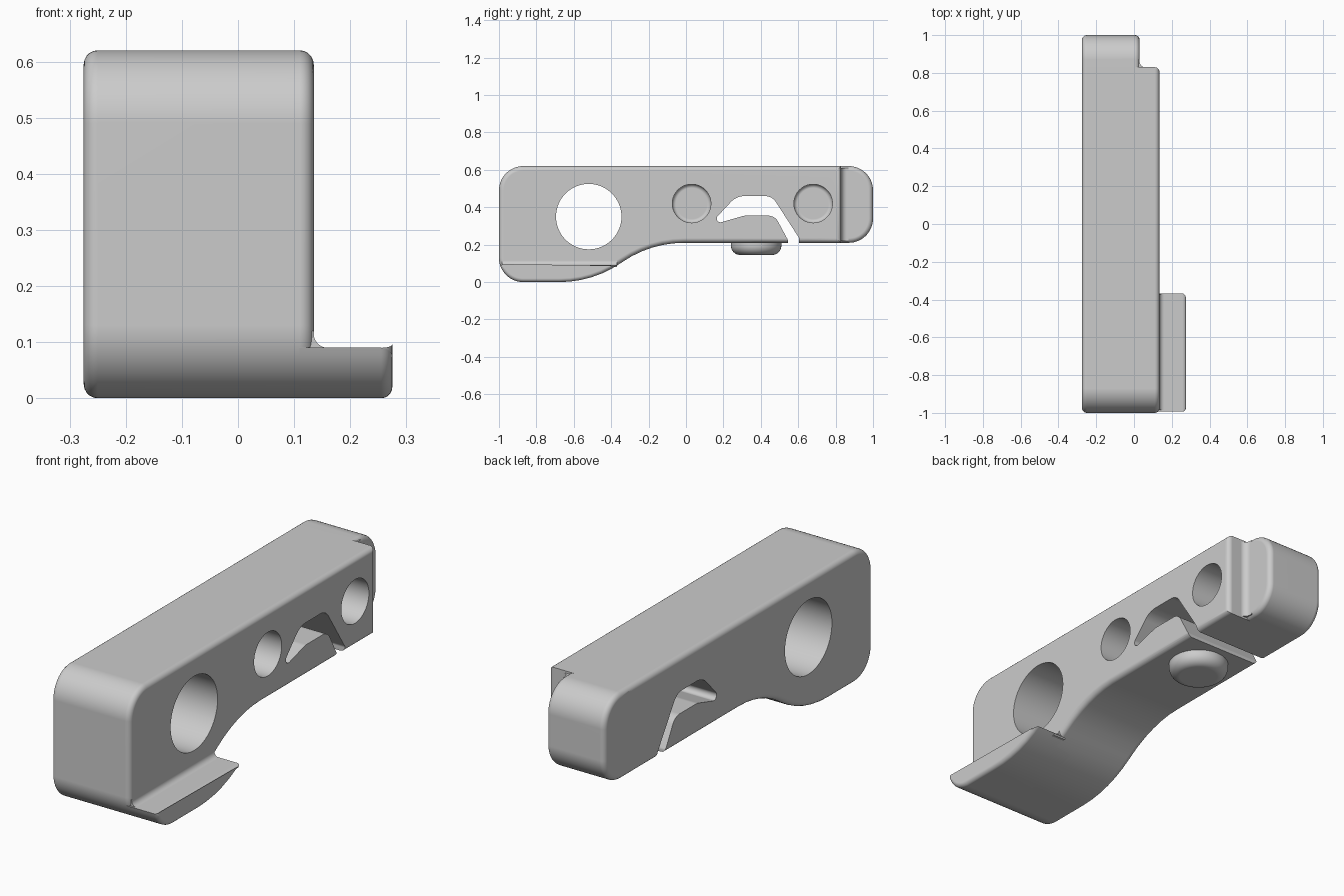
import bpy, bmesh, math
from mathutils import Vector

if "Cube" in bpy.data.objects:
    bpy.data.objects.remove(bpy.data.objects["Cube"], do_unlink=True)

grey = bpy.data.materials.new("plain_grey")
grey.use_nodes = True
grey.diffuse_color = (0.6, 0.6, 0.6, 1)
grey.node_tree.nodes["Principled BSDF"].inputs["Base Color"].default_value = (0.6, 0.6, 0.6, 1)


def rounded(corners):
    """Polygon whose corners (u, v, radius) are replaced by arcs."""
    out = []
    for i, (u, v, r) in enumerate(corners):
        p = Vector((u, v))
        if r == 0:
            out.append(p)
            continue
        a = (Vector(corners[i - 1][:2]) - p).normalized()
        b = (Vector(corners[(i + 1) % len(corners)][:2]) - p).normalized()
        half = a.angle(b) / 2
        t = r / math.tan(half)
        c = p + (a + b).normalized() * r / math.sin(half)
        s, e = p + a * t - c, p + b * t - c
        a0 = math.atan2(s.y, s.x)
        turn = math.atan2(e.y, e.x) - a0
        turn = (turn + math.pi) % (2 * math.pi) - math.pi
        n = max(3, round(abs(math.degrees(turn)) / 6))
        for k in range(n + 1):
            w = a0 + turn * k / n
            out.append(c + Vector((math.cos(w), math.sin(w))) * r)
    return out


def circle(u, v, r, n=64):
    return [Vector((u + r * math.cos(2 * math.pi * k / n),
                    v + r * math.sin(2 * math.pi * k / n))) for k in range(n)]


def inset(pts, d):
    """Move a counter-clockwise outline inward by d."""
    res = []
    for i, p in enumerate(pts):
        e1 = (p - pts[i - 1]).normalized()
        e2 = (pts[(i + 1) % len(pts)] - p).normalized()
        n1, n2 = Vector((-e1.y, e1.x)), Vector((-e2.y, e2.x))
        n = (n1 + n2).normalized()
        res.append(p + n * d / max(n.dot(n1), 0.7))
    return res


def clip_below(pts, top):
    """Keep the part of an outline at or under a height."""
    out = []
    for i, q in enumerate(pts):
        p = pts[i - 1]
        if (p.y <= top) != (q.y <= top):
            out.append(p.lerp(q, (top - p.y) / (q.y - p.y)))
        if q.y <= top:
            out.append(q)
    return out


PLACE = {"x": lambda u, v, w: (w, u, v),
         "y": lambda u, v, w: (u, w, v),
         "z": lambda u, v, w: (u, v, w)}


def prism(name, pts, axis, lo, hi, r=0.0, steps=5):
    """Extrude an outline along an axis, rounding both rims by r."""
    area = sum(pts[i - 1].x * p.y - p.x * pts[i - 1].y for i, p in enumerate(pts))
    if area < 0:
        pts = pts[::-1]
    levels = [(lo, 0), (hi, 0)]
    if r:
        arc = [(r * (1 - math.sin(a)), r * (1 - math.cos(a)))
               for a in (math.pi / 2 * k / steps for k in range(steps + 1))]
        levels = [(lo + h, d) for d, h in arc]
        levels += [(hi - h, d) for d, h in reversed(arc)]
    bm = bmesh.new()
    rings = []
    for w, d in levels:
        ring = inset(pts, d) if d > 0 else pts
        rings.append([bm.verts.new(PLACE[axis](p.x, p.y, w)) for p in ring])
    for a, b in zip(rings, rings[1:]):
        for i in range(len(pts)):
            bm.faces.new((a[i - 1], a[i], b[i], b[i - 1]))
    bm.faces.new(rings[0][::-1])
    bm.faces.new(rings[-1])
    bmesh.ops.recalc_face_normals(bm, faces=bm.faces)
    mesh = bpy.data.meshes.new(name)
    bm.to_mesh(mesh)
    bm.free()
    obj = bpy.data.objects.new(name, mesh)
    bpy.context.collection.objects.link(obj)
    mesh.materials.append(grey)
    return obj


def activate(obj):
    bpy.ops.object.select_all(action="DESELECT")
    obj.select_set(True)
    bpy.context.view_layer.objects.active = obj


def cut(obj, cutter):
    cutter.hide_render = True
    mod = obj.modifiers.new("cut", "BOOLEAN")
    mod.operation, mod.solver, mod.object = "DIFFERENCE", "EXACT", cutter
    activate(obj)
    bpy.ops.object.modifier_apply(modifier=mod.name)
    bpy.data.objects.remove(cutter, do_unlink=True)


LEFT, RIGHT = 0.135, -0.275
RIM = 0.025

# Main slab with the swept underside
outline = rounded([(-1, 0, .13), (-.497, 0, .58), (-.19, .21, .58),
                   (.83, .21, 0), (.83, .62, 0), (-1, .62, .13)])
body = prism("main_body", outline, "x", RIGHT, LEFT, RIM)

# Large through hole, two blind holes and the spring slot
cut(body, prism("large_hole", circle(-.52, .35, .175), "x", -.5, .5))
for y in (.03, .68):
    cut(body, prism("blind_hole", circle(y, .42, .103), "x", -.165, .25, .02))
slot = rounded([(.12, .30, .02), (.27, .46, .1), (.46, .46, .07), (.605, .235, .02),
                (.605, .15, 0), (.545, .15, 0), (.545, .225, .02),
                (.475, .355, .06), (.31, .355, .06)])
cut(body, prism("slot", slot, "x", -.5, .5))

# Narrower rounded tail at the back
tail_outline = rounded([(.785, .21, 0), (1, .21, .13), (1, .62, .13), (.785, .62, 0)])
tail = prism("tail_block", tail_outline, "x", RIGHT, .03, RIM)
tail_fillet = prism("tail_fillet", rounded([
    (0, .82, 0), (.07, .82, 0), (.07, .83, 0), (.03, .83, .03), (.03, .87, 0), (0, .87, 0)]),
    "z", .22, .61)

# Side ledge following the underside, with its inner fillet
ledge = prism("side_ledge", clip_below(outline, .09), "x", 0, .275, .02)
ledge_fillet = prism("ledge_fillet", rounded([
    (.1, .08, 0), (.165, .08, 0), (.165, .09, 0), (LEFT, .09, .025), (LEFT, .12, 0), (.1, .12, 0)]),
    "y", -.985, -.37)

# Round push button under the spring tongue
button = prism("push_button", circle(-.07, .375, .135), "z", .145, .27, .05, 8)

# Smooth shading with flat broad faces
for obj in (body, tail, tail_fillet, ledge, ledge_fillet, button):
    activate(obj)
    bpy.ops.object.shade_smooth_by_angle(angle=math.radians(35))
    mod = obj.modifiers.new("flat_faces", "WEIGHTED_NORMAL")
    mod.keep_sharp = True
